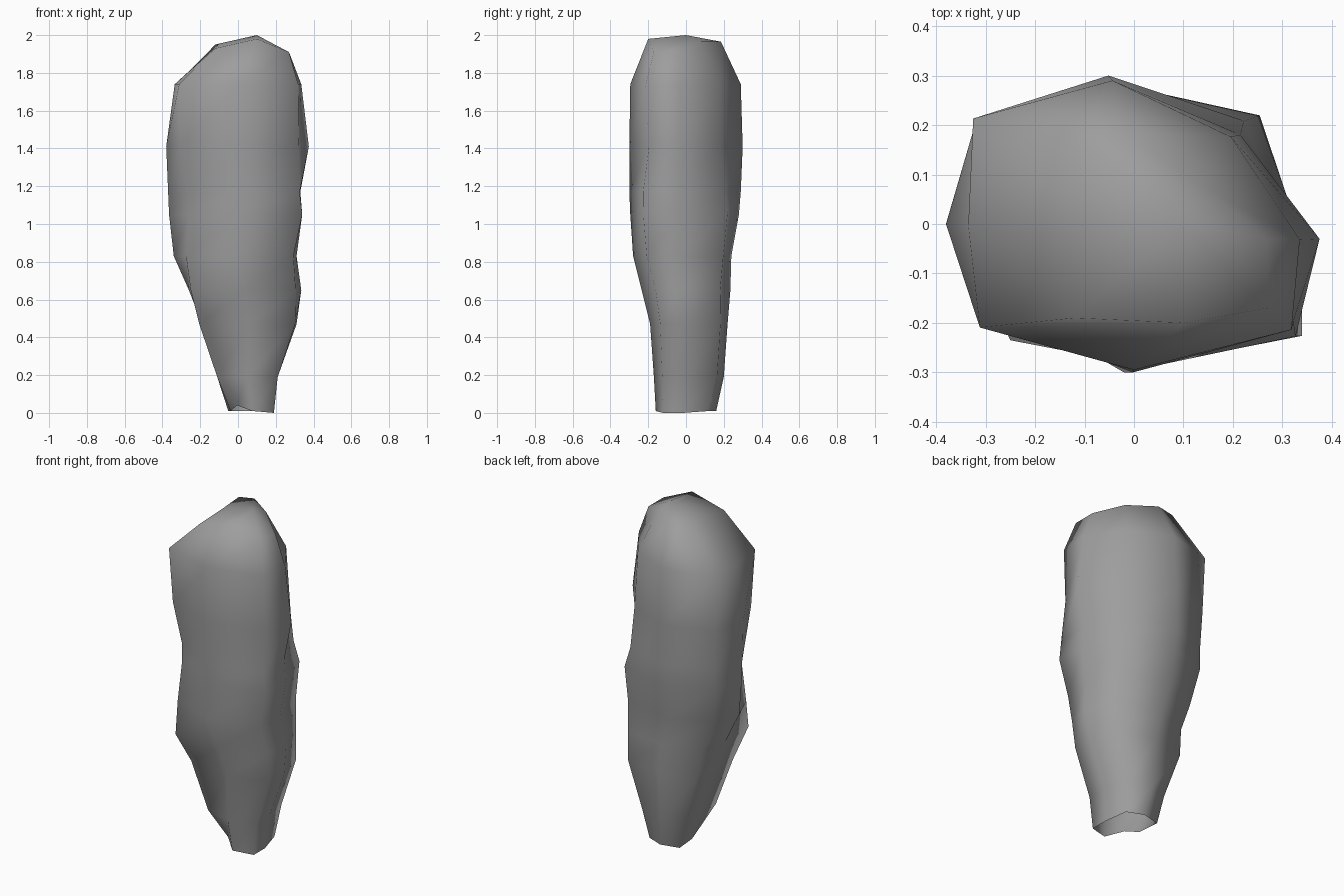
import bpy
import bmesh

cube = bpy.data.objects.get("Cube")
if cube:
    bpy.data.objects.remove(cube, do_unlink=True)

stone = bpy.data.materials.new("grey stone")
stone.use_nodes = True
stone.diffuse_color = (0.34, 0.34, 0.34, 1)
stone.node_tree.nodes["Principled BSDF"].inputs["Base Color"].default_value = (0.34, 0.34, 0.34, 1)

# Each level of the boulder: height, then its left, right, front and back edges
levels = [
    (0.01, -0.04, 0.19, -0.16, 0.16),
    (0.19, -0.11, 0.21, -0.17, 0.20),
    (0.47, -0.19, 0.31, -0.19, 0.22),
    (0.65, -0.26, 0.335, -0.235, 0.235),
    (0.83, -0.34, 0.31, -0.28, 0.24),
    (1.05, -0.365, 0.34, -0.295, 0.28),
    (1.17, -0.37, 0.33, -0.30, 0.29),
    (1.41, -0.38, 0.375, -0.30, 0.30),
    (1.74, -0.335, 0.335, -0.295, 0.29),
]

# How far the four diagonal ridges bulge or dent at each level:
# front left, front right, back right, back left as seen from the front
ridges = [
    (0.7, 1, 0.8, 1.1),
    (1, 1, 0.86, 0.9),
    (1.06, 0.97, 0.87, 0.98),
    (1, 0.9, 0.82, 0.83),
    (0.8, 0.95, 0.89, 0.81),
    (0.7, 1, 0.84, 0.86),
    (0.69, 0.99, 0.77, 0.84),
    (0.8, 0.86, 0.64, 0.85),
    (0.93, 0.95, 0.65, 0.97),
]

# Chipped rim around the summit, in the same order as a cross-section
rim = [(-0.1, 0, 1.955), (-0.12, -0.19, 1.93), (0.1, -0.2, 1.98), (0.27, -0.17, 1.91),
       (0.27, -0.03, 1.91), (0.13, 0.08, 1.965), (-0.02, 0.185, 1.965), (-0.12, 0.18, 1.95)]

bm = bmesh.new()


def add_ring(points):
    return [bm.verts.new(p) for p in points]


def cross_section(level, ridge):
    z, left, right, front, back = level
    cx, cy = (left + right) / 2, (front + back) / 2
    hx, hy = (right - left) / 2, (back - front) / 2
    a, b, c, d = ridge
    k = 0.76  # ridges sit nearer the sides than the front and back
    outline = [(-1, 0), (-a, -a * k), (0, -1), (b, -b * k),
               (1, -0.1), (c * 0.9, c * 0.94), (-0.13, 1), (-d, d * k)]
    return add_ring((cx + u * hx, cy + v * hy, z) for u, v in outline)


rings = [cross_section(*pair) for pair in zip(levels, ridges)] + [add_ring(rim)]

# Knob low on the front left ridge
rings[3][1].co.x += 0.01
rings[3][1].co.y = -0.235

# Uneven broken foot, left open underneath
rings[0][1].co.z += 0.03
rings[0][3].co.z = rings[0][4].co.z = 0

# Walls
n = len(rim)
for low, high in zip(rings, rings[1:]):
    for i in range(n):
        j = (i + 1) % n
        bm.faces.new((low[i], low[j], high[j], high[i]))

# Summit fan
peak = bm.verts.new((0.1, 0, 2))
for i in range(n):
    bm.faces.new((rings[-1][i], rings[-1][(i + 1) % n], peak))

for face in bm.faces:
    face.smooth = True
bmesh.ops.recalc_face_normals(bm, faces=bm.faces)

mesh = bpy.data.meshes.new("rock_pillar")
bm.to_mesh(mesh)
bm.free()
mesh.materials.append(stone)
pillar = bpy.data.objects.new("rock_pillar", mesh)
bpy.context.collection.objects.link(pillar)
